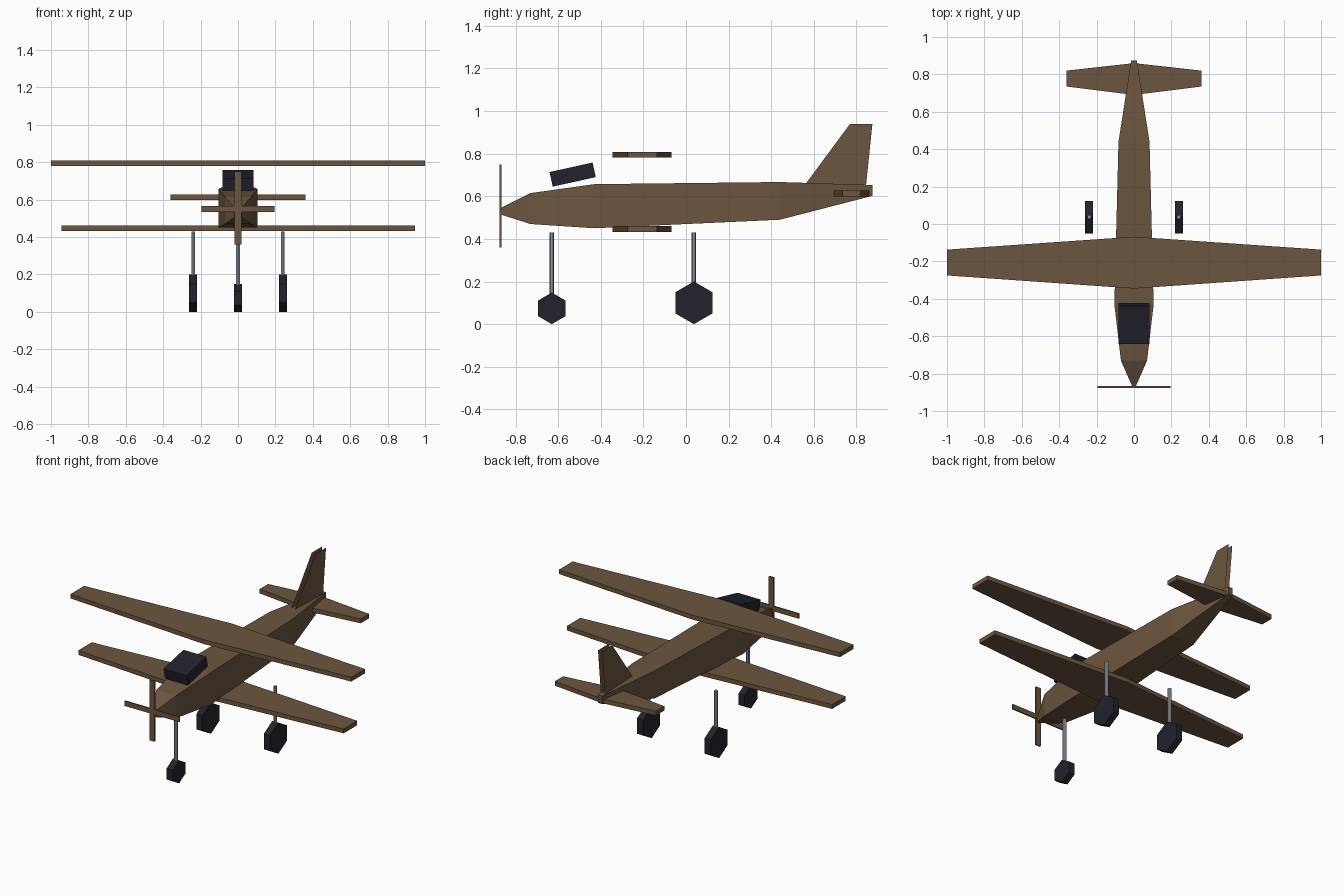
import bpy
import bmesh
from math import radians, pi
from mathutils import Matrix, Vector

if "Cube" in bpy.data.objects:
    bpy.data.objects.remove(bpy.data.objects["Cube"], do_unlink=True)


def material(name, color):
    m = bpy.data.materials.new(name)
    m.use_nodes = True
    m.diffuse_color = (*color, 1)
    m.node_tree.nodes["Principled BSDF"].inputs["Base Color"].default_value = (*color, 1)
    return m


BROWN = material("brown paint", (0.15, 0.092, 0.05))
DARK = material("dark rubber and glass", (0.016, 0.016, 0.027))
GREY = material("grey metal", (0.28, 0.30, 0.33))


def finish(name, bm, mat, closed=True):
    if closed:
        bmesh.ops.recalc_face_normals(bm, faces=bm.faces)
    mesh = bpy.data.meshes.new(name)
    bm.to_mesh(mesh)
    bm.free()
    mesh.materials.append(mat)
    obj = bpy.data.objects.new(name, mesh)
    bpy.context.collection.objects.link(obj)
    return obj


def box(name, center, size, mat, tilt=0):
    bm = bmesh.new()
    matrix = (Matrix.Translation(center) @ Matrix.Rotation(tilt, 4, 'X')
              @ Matrix.Diagonal((*size, 1)))
    bmesh.ops.create_cube(bm, size=1, matrix=matrix)
    return finish(name, bm, mat)


def cylinder(name, center, radius, depth, sides, mat, rotation=Matrix()):
    bm = bmesh.new()
    bmesh.ops.create_cone(bm, cap_ends=True, segments=sides, radius1=radius,
                          radius2=radius, depth=depth,
                          matrix=Matrix.Translation(center) @ rotation)
    return finish(name, bm, mat)


def wing(name, span, root, tip, z, thickness):
    """Straight tapered plank, symmetric about the centre line."""
    bm = bmesh.new()
    outline = [(0, root[0]), (span, tip[0]), (span, tip[1]),
               (0, root[1]), (-span, tip[1]), (-span, tip[0])]
    face = bm.faces.new([bm.verts.new((x, y, z - thickness / 2)) for x, y in outline])
    new = bmesh.ops.extrude_face_region(bm, geom=[face])["geom"]
    bmesh.ops.translate(bm, vec=Vector((0, 0, thickness)),
                        verts=[v for v in new if isinstance(v, bmesh.types.BMVert)])
    return finish(name, bm, BROWN)


# Fuselage: rectangular sections (y, half width, bottom, top)
bm = bmesh.new()
rings = []
for y, w, low, high in [(-0.872, 0.008, 0.515, 0.545), (-0.73, 0.07, 0.47, 0.615),
                        (-0.43, 0.105, 0.45, 0.657), (0.44, 0.083, 0.49, 0.667),
                        (0.875, 0.015, 0.602, 0.653)]:
    rings.append([bm.verts.new((x, y, z)) for x, z in
                  [(-w, low), (w, low), (w, high), (-w, high)]])
for a, b in zip(rings, rings[1:]):
    for i in range(4):
        j = (i + 1) % 4
        bm.faces.new([a[i], a[j], b[j], b[i]])
bm.faces.new(rings[0])
bm.faces.new(rings[-1])
finish("fuselage", bm, BROWN)

# Wings and tailplane
wing("upper_wing", 1.0, (-0.345, -0.068), (-0.275, -0.137), 0.795, 0.028)
wing("lower_wing", 0.945, (-0.345, -0.068), (-0.275, -0.137), 0.447, 0.028)
wing("tailplane", 0.36, (0.69, 0.86), (0.735, 0.82), 0.613, 0.028)

# Fin: two parallel skins, open around the rim
bm = bmesh.new()
for side in (-1, 1):
    skin = [bm.verts.new((side * 0.014, y, z)) for y, z in
            [(0.565, 0.663), (0.845, 0.65), (0.875, 0.94), (0.77, 0.94)]]
    bm.faces.new(skin if side > 0 else skin[::-1])
finish("fin", bm, BROWN, closed=False)

# Propeller
box("propeller_blade_vertical", (0, -0.871, 0.555), (0.035, 0.009, 0.39), BROWN)
box("propeller_blade_horizontal", (0, -0.871, 0.55), (0.39, 0.009, 0.032), BROWN)

# Canopy
box("canopy", (0, -0.532, 0.702), (0.164, 0.207, 0.07), DARK, radians(12.5))

# Landing gear
axle = Matrix.Rotation(pi / 2, 4, 'Y')
for name, x, y, radius in [("nose", 0, -0.63, 0.074), ("left", 0.24, 0.037, 0.1),
                           ("right", -0.24, 0.037, 0.1)]:
    # turn the hexagon so that one corner points down
    cylinder(name + "_wheel", (x, y, radius), radius, 0.043, 6, DARK, axle)
    wheel = bpy.data.objects[name + "_wheel"]
    if max(v.co.z for v in wheel.data.vertices) < radius * 1.95:
        spin = (Matrix.Translation((x, y, radius)) @ Matrix.Rotation(pi / 6, 4, 'X')
                @ Matrix.Translation((-x, -y, -radius)))
        wheel.data.transform(spin)
    base = radius * 1.5
    cylinder(name + "_strut", (x, y, (base + 0.43) / 2), 0.011, 0.43 - base, 6, GREY)
